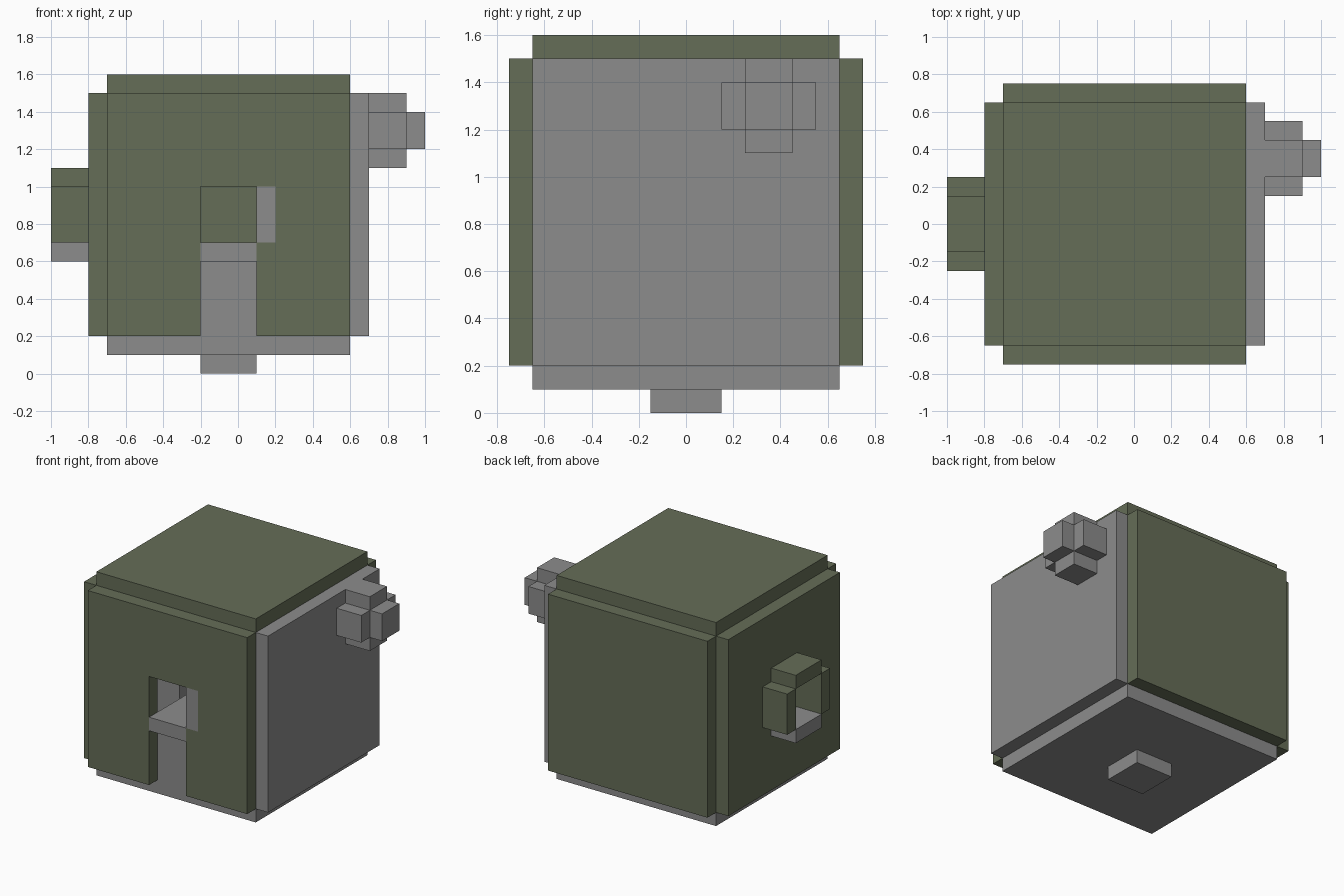
import bpy
import bmesh
from mathutils import Vector

cube = bpy.data.objects.get("Cube")
if cube:
    bpy.data.objects.remove(cube, do_unlink=True)


def make_material(name, rgb):
    mat = bpy.data.materials.new(name)
    mat.use_nodes = True
    mat.diffuse_color = (*rgb, 1)
    mat.node_tree.nodes["Principled BSDF"].inputs["Base Color"].default_value = (*rgb, 1)
    return mat


GREEN = make_material("olive green", (0.130, 0.153, 0.095))
GREY = make_material("mid grey", (0.262, 0.262, 0.262))


def blocks(name, mat, *boxes):
    """One object made of boxes, each given as x, y and z ranges."""
    bm = bmesh.new()
    for ranges in boxes:
        low, high = (Vector(corner) for corner in zip(*ranges))
        verts = bmesh.ops.create_cube(bm, size=1)["verts"]
        for v in verts:
            v.co = (low + high) / 2 + v.co * (high - low)
    mesh = bpy.data.meshes.new(name)
    bm.to_mesh(mesh)
    bm.free()
    mesh.materials.append(mat)
    obj = bpy.data.objects.new(name, mesh)
    bpy.context.collection.objects.link(obj)
    return obj


# Shared spans of the hollow box
WIDE = (-0.7, 0.6)
DEEP = (-0.65, 0.65)
TALL = (0.2, 1.5)
HOLE_X = (-0.2, 0.1)
HOLE_Y = (-0.15, 0.15)
HOLE_Z = (0.7, 1.0)

# Closed sides
blocks("roof", GREEN, (WIDE, DEEP, (1.5, 1.6)))
blocks("floor", GREY, (WIDE, DEEP, (0.1, 0.2)))
blocks("back_wall", GREEN, (WIDE, (0.65, 0.75), TALL))
blocks("left_wall", GREY, ((0.6, 0.7), DEEP, TALL))

# Front wall around the doorway, with room for the grey jamb
FRONT = (-0.75, -0.65)
blocks("front_wall", GREEN,
       ((-0.7, -0.2), FRONT, TALL),
       ((0.2, 0.6), FRONT, TALL),
       ((-0.2, 0.2), FRONT, (1.0, 1.5)),
       ((0.1, 0.2), FRONT, (0.2, 0.7)))
blocks("door_jamb", GREY, ((0.1, 0.2), FRONT, HOLE_Z))
blocks("door_shelf", GREY, (HOLE_X, (-0.75, -0.25), (0.6, 0.7)))
blocks("door_panel", GREY, (HOLE_X, (-0.65, -0.55), (0.2, 0.6)))
blocks("inner_pillar", GREY, ((-0.7, -0.3), (-0.25, -0.15), (0.2, 1.0)))

# Side wall with its square socket
SIDE = (-0.8, -0.7)
blocks("right_wall", GREEN,
       (SIDE, (-0.65, -0.15), TALL),
       (SIDE, (0.15, 0.65), TALL),
       (SIDE, HOLE_Y, (0.2, 0.7)),
       (SIDE, HOLE_Y, (1.0, 1.5)))
RING = (-1.0, -0.8)
blocks("socket_ring", GREEN,
       (RING, HOLE_Y, (1.0, 1.1)),
       (RING, (-0.25, -0.15), HOLE_Z),
       (RING, (0.15, 0.25), HOLE_Z))
blocks("socket_sill", GREY, (RING, HOLE_Y, (0.6, 0.7)))

# Cross-shaped knob, its core reaching furthest out
ARM = (0.7, 0.9)
CORE_Y = (0.25, 0.45)
CORE_Z = (1.2, 1.4)
blocks("cross_knob", GREY,
       ((0.7, 1.0), CORE_Y, CORE_Z),
       (ARM, CORE_Y, (1.1, 1.2)),
       (ARM, CORE_Y, (1.4, 1.5)),
       (ARM, (0.15, 0.25), CORE_Z),
       (ARM, (0.45, 0.55), CORE_Z))

# Foot under the floor
blocks("foot", GREY, (HOLE_X, HOLE_Y, (0.0, 0.1)))
